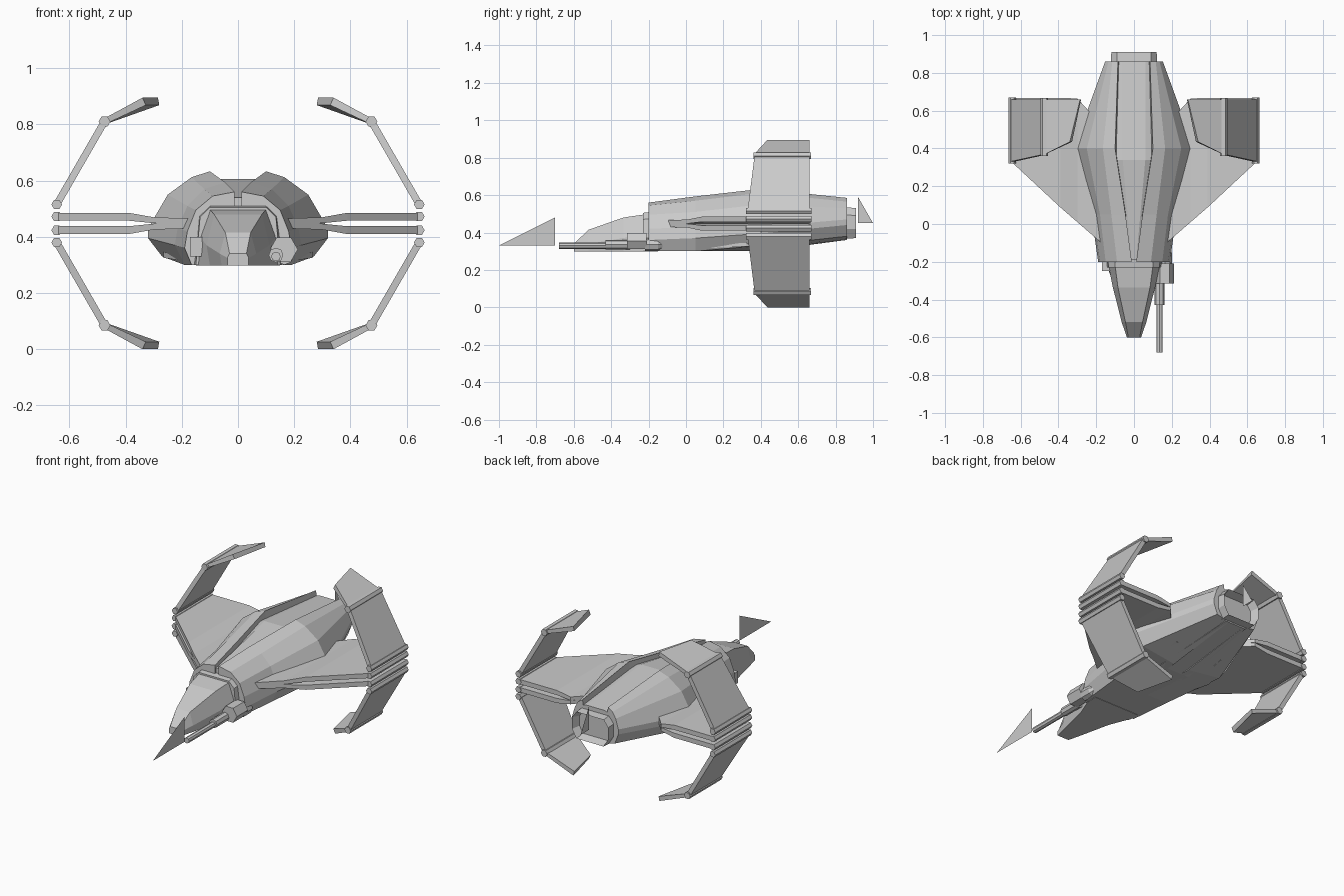
import bpy, bmesh, math
from mathutils import Vector

if "Cube" in bpy.data.objects:
    bpy.data.objects.remove(bpy.data.objects["Cube"])

MID = 0.4475  # height of the wing plane


def finish(name, bm, mirror=False):
    bmesh.ops.recalc_face_normals(bm, faces=bm.faces)
    me = bpy.data.meshes.new(name)
    bm.to_mesh(me)
    bm.free()
    ob = bpy.data.objects.new(name, me)
    bpy.context.collection.objects.link(ob)
    if mirror:
        m = ob.modifiers.new("mirror", 'MIRROR')
        m.use_mirror_merge = False
    return ob


def loft(name, rings, mirror=False, recess=None):
    """Skin a list of closed 3D rings and cap both ends."""
    bm = bmesh.new()
    vs = [[bm.verts.new(p) for p in r] for r in rings]
    n = len(vs[0])
    for a, b in zip(vs, vs[1:]):
        for i in range(n):
            bm.faces.new((a[i], a[(i + 1) % n], b[(i + 1) % n], b[i]))
    bm.faces.new(vs[0])
    end = bm.faces.new(vs[-1])
    if recess:
        bm.normal_update()
        bmesh.ops.inset_region(bm, faces=[end], thickness=recess[0])
        bmesh.ops.translate(bm, verts=end.verts, vec=(0, -recess[1], 0))
    return finish(name, bm, mirror)


def along_y(y, prof):
    return [(x, y, z) for x, z in prof]


def sym(half):
    """Half profile from top to bottom -> full closed profile."""
    return half + [(-x, z) for x, z in reversed(half)]


def circle(x, z, r, n):
    return [(x + r * math.cos(2 * math.pi * i / n), z + r * math.sin(2 * math.pi * i / n))
            for i in range(n)]


def rod(name, x, z, r, y0, y1, n=6, mirror=False):
    c = circle(x, z, r, n)
    return loft(name, [along_y(y0, c), along_y(y1, c)], mirror)


def box(name, x0, x1, y0, y1, z0, z1, mirror=False):
    c = [(x0, z0), (x1, z0), (x1, z1), (x0, z1)]
    return loft(name, [along_y(y0, c), along_y(y1, c)], mirror)


# Side hull shells
loft("hull_shell", [
    along_y(-0.20, [(.012, .56), (.09, .545), (.15, .495), (.18, .42), (.19, .36), (.165, .30), (.012, .30)]),
    along_y(0.05, [(.045, .593), (.12, .57), (.18, .51), (.215, .43), (.225, .37), (.19, .30), (.03, .30)]),
    along_y(0.40, [(.10, .633), (.165, .612), (.25, .55), (.32, .43), (.32, .395), (.27, .33), (.05, .30)]),
    along_y(0.86, [(.085, .585), (.115, .565), (.135, .53), (.153, .47), (.153, .44), (.13, .38), (.05, .36)]),
], mirror=True)

# Central spine and belly
loft("spine", [
    along_y(-0.19, sym([(.012, .54), (.03, .52), (.04, .30)])),
    along_y(0.34, sym([(.06, .605), (.11, .59), (.10, .30)])),
    along_y(0.86, sym([(.06, .56), (.11, .545), (.07, .36)])),
])

# Engine nozzle
loft("engine_nozzle", [
    along_y(0.80, sym([(.09, .54), (.125, .50), (.125, .42), (.09, .365)])),
    along_y(0.91, sym([(.09, .53), (.12, .49), (.12, .42), (.09, .37)])),
], recess=(.02, .06))

# Cockpit and nose
loft("cockpit", [
    along_y(-0.60, sym([(.03, .34), (.038, .325), (.038, .298)])),
    along_y(-0.52, sym([(.045, .415), (.065, .34), (.058, .298)])),
    along_y(-0.335, sym([(.085, .48), (.112, .37), (.10, .298)])),
    along_y(-0.22, sym([(.10, .497), (.135, .40), (.145, .298)])),
    along_y(-0.15, sym([(.10, .50), (.135, .42), (.15, .298)])),
])
loft("cockpit_collar", [
    along_y(-0.23, sym([(.10, .505), (.135, .47), (.15, .30)])),
    along_y(-0.15, sym([(.10, .515), (.14, .48), (.165, .30)])),
])
box("side_block", -.17, -.11, -.25, -.18, .33, .40)

# Lower hull strakes
loft("lower_strake", [
    along_y(0.08, [(.17, .315), (.20, .315), (.20, .33), (.17, .33)]),
    along_y(0.32, [(.18, .315), (.265, .325), (.265, .345), (.18, .345)]),
    along_y(0.55, [(.15, .33), (.20, .345), (.20, .36), (.15, .36)]),
], mirror=True)

# Wings: two plates that split outward; folding outer panels above and below
wing = [(.15, -.12, .50, -.005, .017), (.30, .01, .665, .001, .022),
        (.39, .088, .667, .010, .038), (.65, .33, .667, .010, .038)]
for s, side in ((1, "upper"), (-1, "lower")):
    loft(side + "_wing_plate",
         [[(x, y0, MID + s * a), (x, y1, MID + s * a), (x, y1, MID + s * b), (x, y0, MID + s * b)]
          for x, y0, y1, a, b in wing], mirror=True)
    # Hinge rods
    rod(side + "_wing_hinge", .645, MID + s * .0245, .019, .32, .67, mirror=True)
    rod(side + "_panel_hinge", .645, MID + s * .0675, .019, .32, .67, mirror=True)
    rod(side + "_tip_hinge", .475, MID + s * .3625, .021, .36, .668, mirror=True)
    # Main folding panel
    rings = []
    for x, dz, y0 in ((.645, .0675, .33), (.475, .3625, .367)):
        rings.append([(x + k * .011, y, MID + s * (dz + k * .006))
                      for k, y in ((-1, y0), (1, y0), (1, .66), (-1, .66))])
    loft(side + "_fold_panel", rings, mirror=True)
    # Angled tip panel
    loft(side + "_tip_panel", [
        [(.475, .367, MID + s * .352), (.475, .367, MID + s * .374),
         (.475, .66, MID + s * .374), (.475, .66, MID + s * .352)],
        [(.328, .435, MID + s * .421), (.340, .435, MID + s * .4475),
         (.285, .66, MID + s * .4475), (.28, .66, MID + s * .421)],
    ], mirror=True)

# Cannon on the right side
mount = circle(.163, .355, .05, 6)
loft("cannon_mount", [along_y(-.315, mount), along_y(-.21, mount)])
loft("cannon_rear", [along_y(-.22, circle(.165, .335, .035, 8)),
                     along_y(-.15, circle(.165, .335, .035, 8)),
                     along_y(-.12, circle(.165, .335, .018, 8))])
rod("cannon_sleeve", .135, .335, .026, -.43, -.30, 8)
rod("cannon_barrel", .135, .33, .017, -.68, -.42, 8)

# Flat triangular fins: muzzle flash and engine flame
for name, pts in (("muzzle_flash", [(.135, -.70, .48), (.135, -.70, .33), (.135, -1.0, .33)]),
                  ("engine_flame", [(0, .92, .59), (0, .92, .45), (0, 1.0, .45)])):
    bm = bmesh.new()
    bm.faces.new([bm.verts.new(p) for p in pts])
    finish(name, bm)
